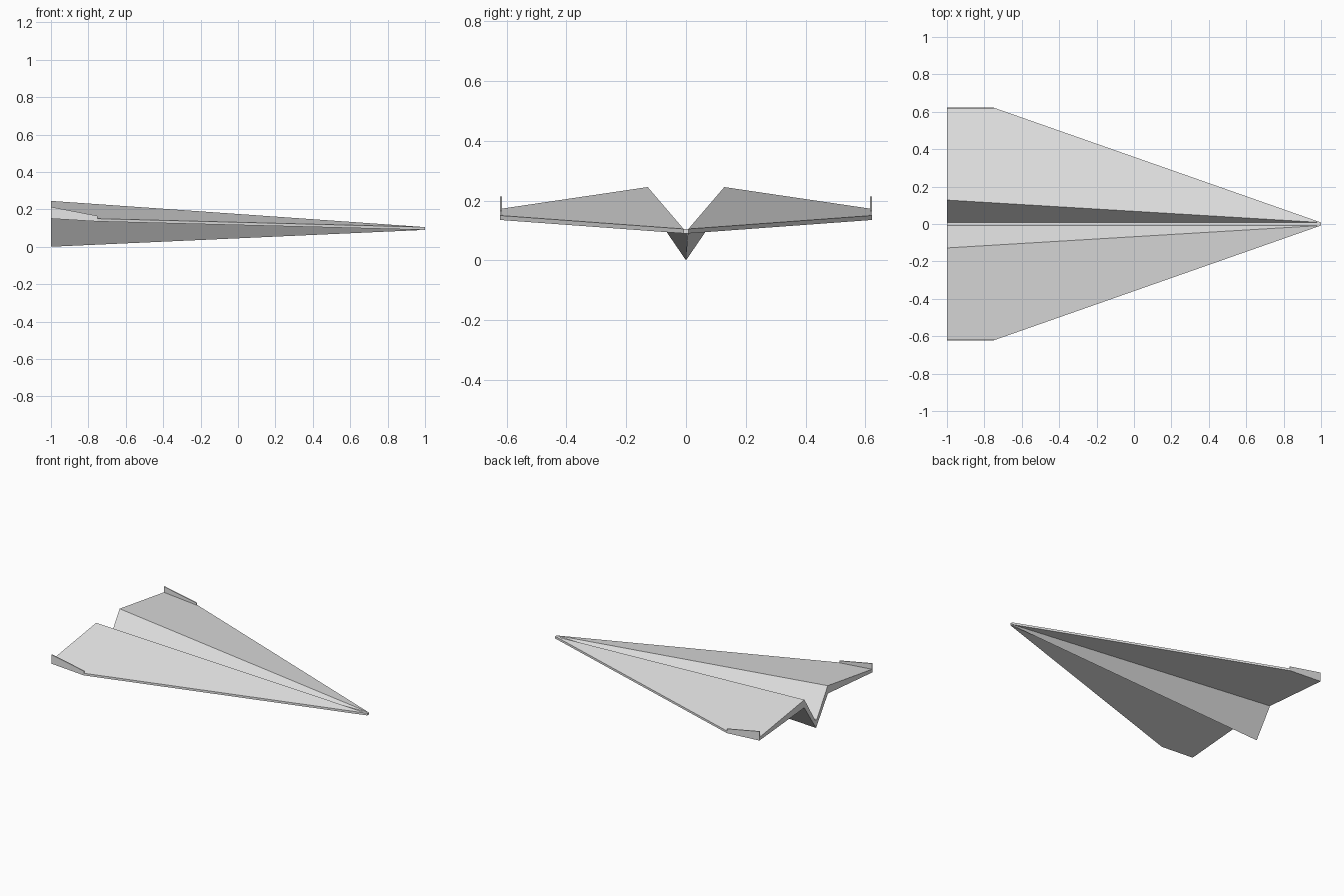
import bpy, bmesh

if "Cube" in bpy.data.objects:
    bpy.data.objects.remove(bpy.data.objects["Cube"])

paper = bpy.data.materials.new("paper_grey")
paper.diffuse_color = (0.8, 0.8, 0.8, 1)
paper.use_nodes = True
paper.node_tree.nodes["Principled BSDF"].inputs["Base Color"].default_value = paper.diffuse_color

TIP = 0.622    # half span
NOSE = 0.008   # half width of the blunt nose and of the centre crease


def make_object(name, points, faces, sides):
    """Build faces from named points, once per side (+1 / -1 in y)."""
    bm = bmesh.new()
    for s in sides:
        v = {k: bm.verts.new((x, s * y, z)) for k, (x, y, z) in points.items()}
        for f in faces:
            bm.faces.new([v[k] for k in (f if s > 0 else f[::-1])])
    bmesh.ops.remove_doubles(bm, verts=bm.verts, dist=0.0005)
    bmesh.ops.recalc_face_normals(bm, faces=bm.faces)
    mesh = bpy.data.meshes.new(name)
    bm.to_mesh(mesh)
    bm.free()
    mesh.materials.append(paper)
    obj = bpy.data.objects.new(name, mesh)
    bpy.context.collection.objects.link(obj)
    return obj


# Folded body: lower case = tail section, upper case = nose and wing corners
body = {
    "a": (-1, 0, 0.055), "b": (-1, NOSE, 0.055),        # inner crease
    "c": (-1, 0.128, 0.245), "d": (-1, TIP, 0.172),     # ridge, tip (top)
    "e": (-1, 0, 0), "f": (-1, 0.13, 0.19),             # keel, ridge (below)
    "g": (-1, TIP, 0.15),                               # tip (below)
    "A": (1, 0, 0.105), "B": (1, NOSE, 0.105),          # nose top
    "E": (1, 0, 0.09), "F": (1, NOSE, 0.09),            # nose bottom
    "D": (-0.75, TIP, 0.15), "G": (-0.75, TIP, 0.135),  # front tip corner
}
body_faces = [
    "abBA", "bcB", "cdDB",      # crease, inner wall, wing top
    "efFE", "fgGF",             # keel side, wing underside
    "abcfe", "cdgf",            # tail edge
    "dgGD", "DGFB", "ABFE",     # tip edge, leading edge, nose
]
make_object("folded_body", body, body_faces, (1, -1))

# Upturned wing tips: thin tapered plates
fin = {}
for k, y in (("i", TIP - 0.007), ("o", TIP)):
    for n, (x, z) in enumerate([(-1, 0.172), (-1, 0.213), (-0.75, 0.165), (-0.75, 0.15)]):
        fin[k + str(n)] = (x, y, z)
fin_faces = [["i0", "i1", "i2", "i3"], ["o0", "o1", "o2", "o3"]]
fin_faces += [[f"i{n}", f"i{(n + 1) % 4}", f"o{(n + 1) % 4}", f"o{n}"] for n in range(4)]
for name, side in (("left_wing_tip_fin", 1), ("right_wing_tip_fin", -1)):
    make_object(name, fin, fin_faces, (side,))
